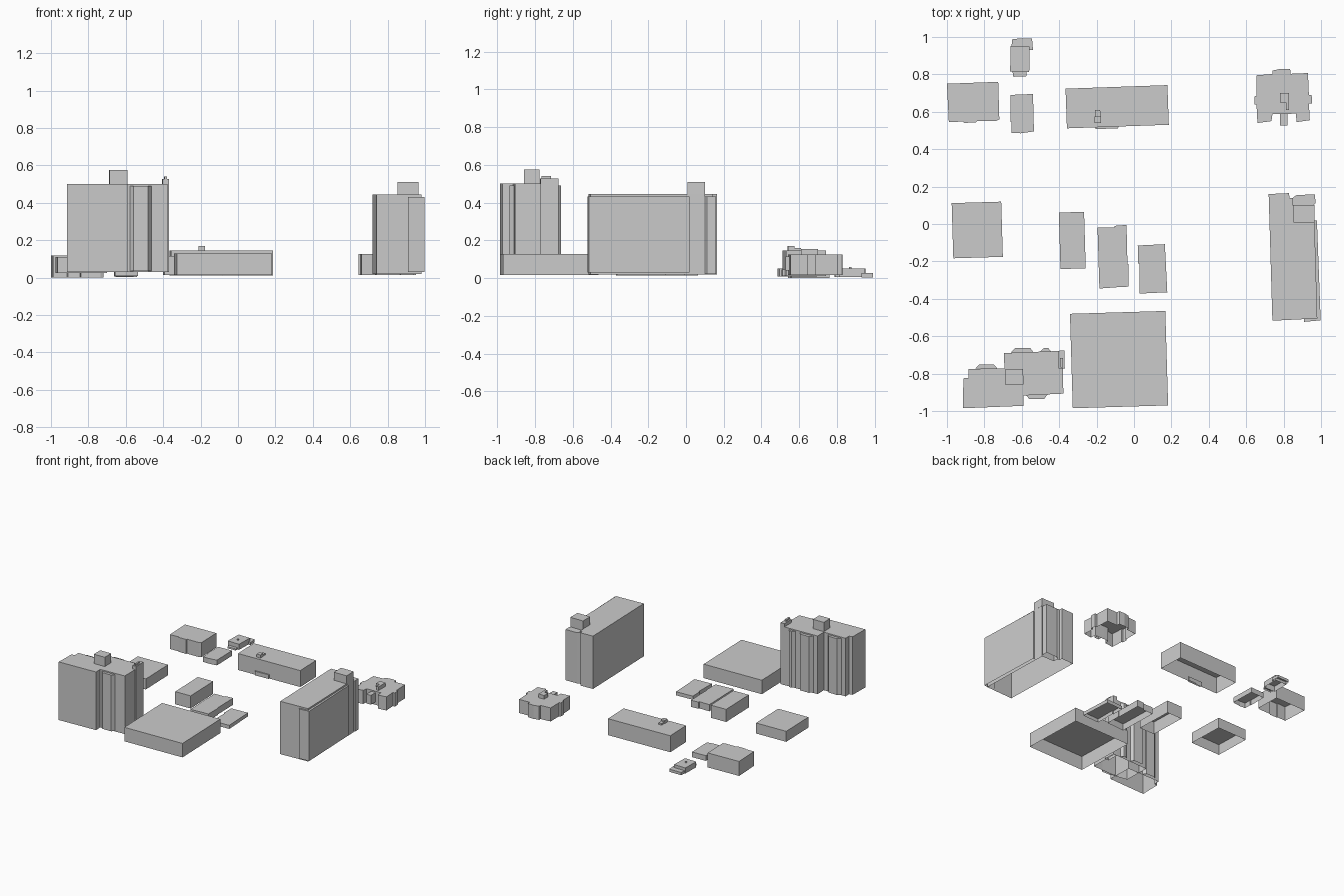
import bpy, bmesh, math


def prism(name, pts, z0, z1):
    """Extruded footprint: walls and flat roof, open underneath."""
    area = sum(a[0] * b[1] - b[0] * a[1] for a, b in zip(pts, pts[1:] + pts[:1]))
    if area < 0:
        pts = pts[::-1]
    bm = bmesh.new()
    low = [bm.verts.new((x, y, z0)) for x, y in pts]
    top = [bm.verts.new((x, y, z1)) for x, y in pts]
    n = len(pts)
    for i in range(n):
        j = (i + 1) % n
        bm.faces.new((low[i], low[j], top[j], top[i]))
    bm.faces.new(top)
    me = bpy.data.meshes.new(name)
    bm.to_mesh(me)
    bm.free()
    ob = bpy.data.objects.new(name, me)
    bpy.context.collection.objects.link(ob)
    return ob


def block(name, cx, cy, w, d, z0, z1, turn=1.7):
    """Rectangular block, turned slightly to follow the street grid."""
    c, s = math.cos(math.radians(turn)), math.sin(math.radians(turn))
    corners = [(-w/2, -d/2), (w/2, -d/2), (w/2, d/2), (-w/2, d/2)]
    prism(name, [(cx + x*c - y*s, cy + x*s + y*c) for x, y in corners], z0, z1)


# Large flat hall
block("hall", -0.08, -0.725, 0.51, 0.505, 0.015, 0.128)

# Low buildings in the middle
block("west_low_building", -0.838, -0.032, 0.265, 0.295, 0.025, 0.11)
block("row_building_tall", -0.33, -0.088, 0.135, 0.302, 0.013, 0.115)
prism("row_building_middle", [(-0.195, -0.02), (-0.105, -0.02), (-0.105, -0.01), (-0.04, -0.005),
      (-0.035, -0.215), (-0.03, -0.215), (-0.03, -0.335), (-0.09, -0.338), (-0.185, -0.345)], 0.013, 0.067)
prism("row_building_low", [(0.02, -0.115), (0.165, -0.108), (0.178, -0.365), (0.03, -0.372),
      (0.03, -0.21), (0.022, -0.21)], 0.013, 0.042)

# Long block at the back with stair heads and porch
block("long_block", -0.09, 0.627, 0.545, 0.212, 0.012, 0.145, 2)
block("long_block_stair_head", -0.194, 0.557, 0.034, 0.035, 0.145, 0.17, 2)
block("long_block_stair_head_low", -0.194, 0.592, 0.028, 0.035, 0.145, 0.158, 2)
prism("long_block_porch", [(-0.21, 0.525), (-0.205, 0.507), (-0.085, 0.512), (-0.08, 0.53)], 0.012, 0.045)

# Back left building and annexes
prism("back_left_building", [(-1, 0.75), (-0.726, 0.76), (-0.72, 0.56), (-0.735, 0.552),
      (-0.84, 0.55), (-0.845, 0.542), (-0.91, 0.541), (-0.915, 0.548), (-0.99, 0.544)], 0.0, 0.117)
prism("annex_front", [(-0.66, 0.69), (-0.54, 0.695), (-0.535, 0.495), (-0.605, 0.485),
      (-0.655, 0.487), (-0.655, 0.545), (-0.66, 0.545)], 0.008, 0.05)
block("annex_back", -0.61, 0.882, 0.102, 0.135, 0.005, 0.05, -1)
block("annex_back_vent", -0.61, 0.87, 0.012, 0.012, 0.05, 0.058)
prism("annex_rear_step", [(-0.655, 0.95), (-0.65, 0.99), (-0.545, 0.992), (-0.54, 0.93),
      (-0.562, 0.93), (-0.562, 0.95)], 0.004, 0.026)
prism("annex_front_step", [(-0.65, 0.82), (-0.645, 0.787), (-0.575, 0.79), (-0.575, 0.82)], 0.005, 0.018)

# Cross shaped house at the back right
prism("cross_house", [(0.655, 0.795), (0.74, 0.802), (0.74, 0.82), (0.785, 0.83), (0.835, 0.828),
      (0.838, 0.803), (0.93, 0.807), (0.935, 0.69), (0.95, 0.69), (0.952, 0.645), (0.935, 0.645),
      (0.94, 0.555), (0.87, 0.545), (0.865, 0.59), (0.74, 0.587), (0.735, 0.55), (0.66, 0.54),
      (0.655, 0.64), (0.643, 0.64), (0.643, 0.682), (0.655, 0.685)], 0.015, 0.125)
block("cross_house_entrance", 0.80, 0.558, 0.04, 0.062, 0.04, 0.115, 0)
prism("cross_house_roof_box", [(0.78, 0.70), (0.83, 0.70), (0.83, 0.61), (0.812, 0.61),
      (0.812, 0.65), (0.78, 0.65)], 0.125, 0.155)

# Right tower
prism("right_tower", [(0.72, 0.16), (0.828, 0.165), (0.832, 0.14), (0.85, 0.14), (0.85, 0.10),
      (0.962, 0.10), (0.965, 0.015), (0.98, -0.505), (0.74, -0.517)], 0.018, 0.445)
prism("right_tower_side_slab", [(0.962, 0.018), (0.978, 0.018), (0.998, -0.515), (0.91, -0.523),
      (0.91, -0.50), (0.975, -0.50)], 0.03, 0.432)
prism("right_tower_corner", [(0.85, 0.142), (0.87, 0.155), (0.968, 0.158), (0.97, 0.112),
      (0.96, 0.10), (0.85, 0.10)], 0.022, 0.432)
block("right_tower_penthouse", 0.908, 0.055, 0.113, 0.092, 0.445, 0.51, 0)

# Left tower: two staggered wings
prism("tower_west_wing", [(-0.915, -0.985), (-0.59, -0.972), (-0.595, -0.77), (-0.885, -0.775),
      (-0.885, -0.822), (-0.912, -0.825)], 0.03, 0.50)
prism("tower_east_wing", [(-0.695, -0.69), (-0.38, -0.678), (-0.378, -0.907), (-0.595, -0.917),
      (-0.69, -0.90)], 0.03, 0.50)

# Shallow bays on the tower walls
bays = [("west_rear_bay", -0.85, -0.73, -0.773, -0.75), ("east_rear_bay", -0.66, -0.535, -0.69, -0.662),
        ("east_rear_bay_small", -0.505, -0.44, -0.685, -0.662), ("east_front_bay", -0.585, -0.46, -0.908, -0.935)]
for name, x0, x1, wall, out in bays:
    prism(name, [(x0, wall), (x0 + 0.025, out), (x1 - 0.02, out), (x1, wall)], 0.035, 0.49)

# Tower roof structures and corner shaft
block("tower_penthouse", -0.64, -0.818, 0.096, 0.082, 0.50, 0.575, 1)
block("tower_corner_shaft", -0.388, -0.725, 0.034, 0.095, 0.03, 0.527, 1)
block("tower_corner_cap", -0.387, -0.742, 0.014, 0.05, 0.527, 0.54, 1)
